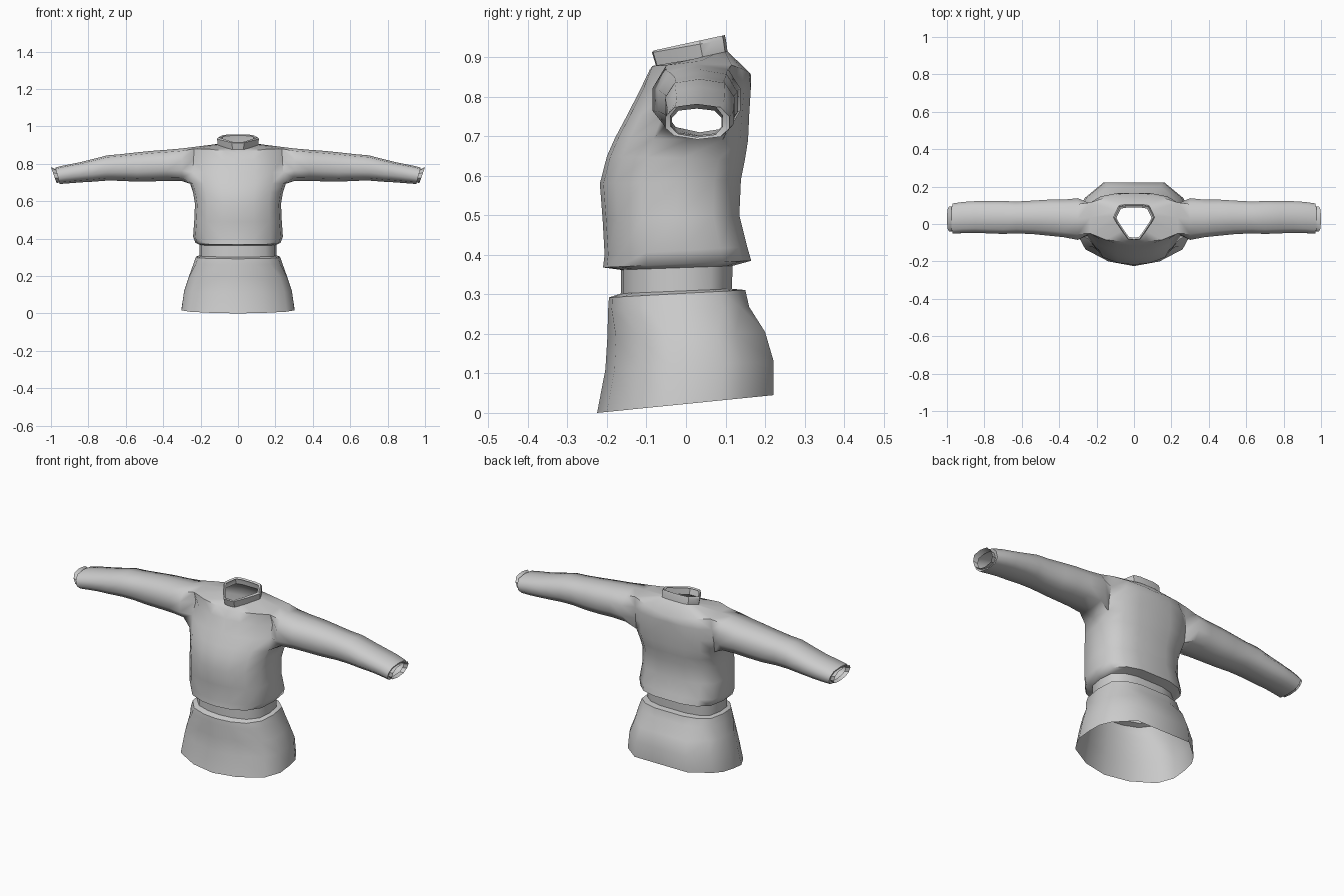
import bpy, bmesh, math

if "Cube" in bpy.data.objects:
    bpy.data.objects.remove(bpy.data.objects["Cube"])

cloth = bpy.data.materials.new("grey_cloth")
cloth.diffuse_color = (0.6, 0.6, 0.6, 1)
cloth.use_nodes = True
cloth.node_tree.nodes["Principled BSDF"].inputs["Base Color"].default_value = cloth.diffuse_color

# Half plan, front centre -> side -> back centre (unit x, unit y)
PLAN = [(0, -1), (.36, -.95), (.72, -.78), (.95, -.42), (1, .1),
        (.95, .62), (.72, .88), (.38, 1), (0, 1)]
SKIRT = [(0, -1), (.45, -.89), (.86, -.6), (1, -.25), (1, .1),
         (.97, .4), (.87, .63), (.54, 1), (0, 1)]
NECK = [(0, -1), (.28, -.97), (.55, -.55), (.85, -.02), (1, .3),
        (.88, .62), (.74, .93), (.4, 1), (0, 1)]
# Sleeve section, starting at the lower front corner (unit y, unit z)
SLEEVE = [(-.72, -.8), (0, -1), (.72, -.85), (1, -.35), (1, .3),
          (.72, .85), (0, 1), (-.72, .85), (-1, .3), (-1, -.35)]


def half_ring(bm, plan, hx, yf, yb, zf, zb):
    """Half ring of given half width, front/back y and front/back z."""
    return [bm.verts.new((hx * u, (yf + yb) / 2 + v * (yb - yf) / 2,
                          (zf + zb) / 2 + v * (zb - zf) / 2)) for u, v in plan]


def bridge(bm, a, b, closed=False, skip=()):
    n = len(a)
    for i in range(n if closed else n - 1):
        if i not in skip:
            j = (i + 1) % n
            bm.faces.new((a[i], a[j], b[j], b[i]))


def sleeve_ring(bm, x, y0, y1, z0, z1, lean=0):
    cy, cz, hy, hz = (y0 + y1) / 2, (z0 + z1) / 2, (y1 - y0) / 2, (z1 - z0) / 2
    return [bm.verts.new((x + lean * v, cy + u * hy, cz + v * hz)) for u, v in SLEEVE]


def finish(bm, name, angle=50):
    me = bpy.data.meshes.new(name)
    bm.to_mesh(me)
    bm.free()
    me.materials.append(cloth)
    ob = bpy.data.objects.new(name, me)
    bpy.context.collection.objects.link(ob)
    ob.modifiers.new("mirror", 'MIRROR')
    bpy.ops.object.select_all(action='DESELECT')
    ob.select_set(True)
    bpy.context.view_layer.objects.active = ob
    bpy.ops.object.modifier_apply(modifier="mirror")
    bm = bmesh.new()
    bm.from_mesh(ob.data)
    bmesh.ops.recalc_face_normals(bm, faces=bm.faces)
    bm.to_mesh(ob.data)
    bm.free()
    bpy.ops.object.shade_smooth_by_angle(angle=math.radians(angle))
    return ob


# Top with sleeves: hem upward, armhole left open between columns 3 and 5
bm = bmesh.new()
rows = [half_ring(bm, PLAN, *r) for r in [
    (.205, -.165, .118, .362, .372),
    (.228, -.210, .165, .368, .385),
    (.240, -.206, .155, .400, .420),
    (.234, -.211, .135, .490, .500),
    (.230, -.218, .139, .580, .590),
    (.240, -.200, .149, .650, .640),
    (.255, -.180, .157, .695, .690),
    (.255, -.148, .160, .755, .755),
    (.250, -.115, .164, .820, .820)]]
shoulder = [(0, -.088, .855), (.07, -.092, .868), (.15, -.085, .878), (.235, -.05, .880),
            (.235, .035, .890), (.235, .115, .880), (.16, .140, .872), (.08, .160, .862), (0, .165, .855)]
rows.append([bm.verts.new(p) for p in shoulder])
for k in range(len(rows) - 1):
    bridge(bm, rows[k], rows[k + 1], skip=(3, 4) if k >= 6 else ())
neck = half_ring(bm, NECK, .108, -.075, .105, .875, .915)
bridge(bm, rows[-1], neck)
r0, r1, r2, r3 = rows[6:]
loop = [r0[3], r0[4], r0[5], r1[5], r2[5], r3[5], r3[4], r3[3], r2[3], r1[3]]
for v in (r1[4], r2[4]):
    bm.verts.remove(v)
for ring in [(.30, -.085, .138, .708, .882), (.38, -.070, .130, .708, .875),
             (.46, -.062, .130, .706, .869), (.54, -.054, .125, .704, .861),
             (.63, -.050, .120, .709, .851), (.70, -.053, .123, .710, .845),
             (.78, -.050, .122, .704, .824), (.85, -.047, .122, .700, .807),
             (.91, -.048, .118, .696, .793), (.965, -.052, .110, .692, .780)]:
    nxt = sleeve_ring(bm, *ring, lean=.012 if ring[0] > .9 else 0)
    bridge(bm, loop, nxt, closed=True)
    loop = nxt
finish(bm, "top_with_sleeves")

# Cuffs: a tucked step and a slightly flared, slanted band
bm = bmesh.new()
rings = [sleeve_ring(bm, .965, -.052, .110, .692, .780, .012),
         sleeve_ring(bm, .960, -.036, .090, .702, .770, .012),
         sleeve_ring(bm, .985, -.040, .094, .697, .782, .015)]
for a, b in zip(rings, rings[1:]):
    bridge(bm, a, b, closed=True)
finish(bm, "cuffs", 40)

# Stand-up collar
bm = bmesh.new()
rings = [half_ring(bm, NECK, .108, -.075, .105, .875, .915),
         half_ring(bm, NECK, .112, -.086, .101, .912, .945),
         half_ring(bm, NECK, .104, -.082, .098, .917, .956),
         half_ring(bm, NECK, .094, -.072, .088, .912, .950)]
for a, b in zip(rings, rings[1:]):
    bridge(bm, a, b)
finish(bm, "collar", 40)

# Waistband
bm = bmesh.new()
bridge(bm, half_ring(bm, PLAN, .205, -.165, .116, .302, .314),
       half_ring(bm, PLAN, .205, -.165, .118, .362, .372))
finish(bm, "waistband")

# Flared skirt, open at the bottom
bm = bmesh.new()
rings = [half_ring(bm, PLAN, .205, -.165, .116, .302, .314),
         half_ring(bm, PLAN, .225, -.195, .150, .292, .311),
         half_ring(bm, PLAN, .238, -.197, .160, .262, .268),
         half_ring(bm, SKIRT, .262, -.199, .200, .190, .205),
         half_ring(bm, SKIRT, .288, -.204, .222, .110, .130),
         half_ring(bm, SKIRT, .302, -.225, .222, .000, .045)]
for a, b in zip(rings, rings[1:]):
    bridge(bm, a, b)
finish(bm, "skirt", 45)
